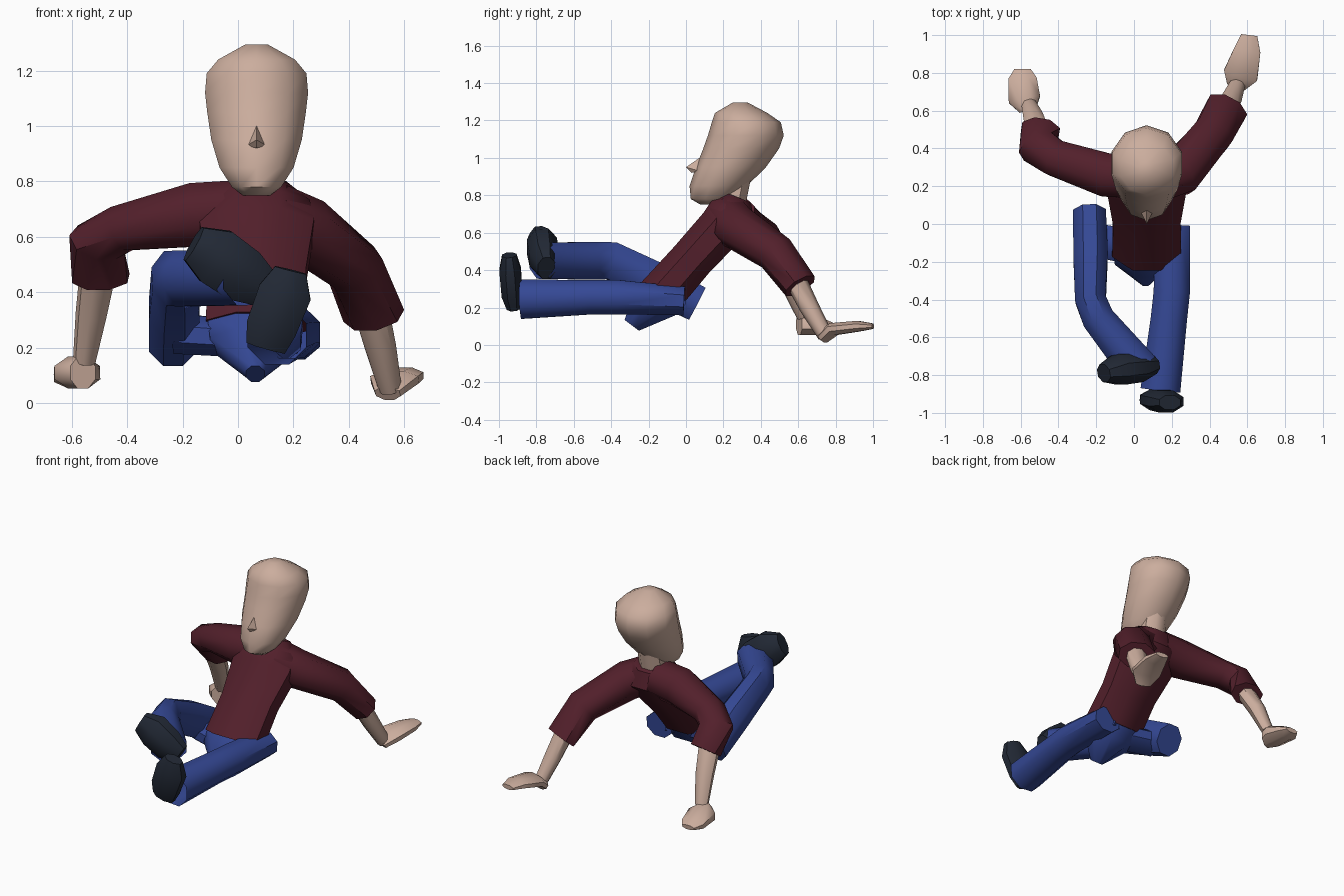
import bpy, math
from mathutils import Vector


def material(name, color):
    m = bpy.data.materials.new(name)
    m.diffuse_color = (*color, 1)
    return m


SKIN = material("skin", (0.60, 0.42, 0.34))
SHIRT = material("shirt", (0.085, 0.014, 0.024))
DENIM = material("denim", (0.035, 0.065, 0.30))
LEATHER = material("leather", (0.016, 0.022, 0.036))


def finish(name, verts, faces, mat, angle):
    me = bpy.data.meshes.new(name)
    me.from_pydata(verts, [], faces)
    me.materials.append(mat)
    ob = bpy.data.objects.new(name, me)
    bpy.context.collection.objects.link(ob)
    bpy.ops.object.select_all(action='DESELECT')
    ob.select_set(True)
    bpy.context.view_layer.objects.active = ob
    bpy.ops.object.mode_set(mode='EDIT')
    bpy.ops.mesh.select_all(action='SELECT')
    bpy.ops.mesh.normals_make_consistent(inside=False)
    bpy.ops.object.mode_set(mode='OBJECT')
    bpy.ops.object.shade_smooth_by_angle(angle=math.radians(angle))
    return ob


def loft(name, rings, mat, sides=8, caps=(True, True), angle=48):
    """Skin rings given as (centre, half-width vector, half-depth vector)."""
    verts, faces, n = [], [], sides
    k = 1.04
    for c, u, v in rings:
        for i in range(n):
            a = 2 * math.pi * (i + 0.5) / n
            verts.append(Vector(c) + Vector(u) * k * math.cos(a) + Vector(v) * k * math.sin(a))
    for r in range(len(rings) - 1):
        for i in range(n):
            j = (i + 1) % n
            faces.append((r * n + i, r * n + j, r * n + n + j, r * n + n + i))
    if caps[0]:
        faces.append(tuple(range(n)))
    if caps[1]:
        faces.append(tuple(range(len(verts) - n, len(verts))))
    return finish(name, verts, faces, mat, angle)


def tube(name, stations, mat, ref=(0, 0, 1), **kw):
    """Limb along a path; each station is (x, y, z, half-width, half-thickness)."""
    pts = [Vector(s[:3]) for s in stations]
    rings = []
    for i, s in enumerate(stations):
        t = Vector()
        if i > 0:
            t += (pts[i] - pts[i - 1]).normalized()
        if i < len(pts) - 1:
            t += (pts[i + 1] - pts[i]).normalized()
        t.normalize()
        u = t.cross(Vector(ref)).normalized()
        v = u.cross(t)
        rings.append((pts[i], u * s[3], v * s[4]))
    return loft(name, rings, mat, **kw)


CX = 0.067

# head: (z, front y, back y, half width)
head = [(0.75, 0.08, 0.20, 0.05), (0.78, 0.03, 0.25, 0.09), (0.85, 0.025, 0.32, 0.135),
        (0.95, 0.06, 0.42, 0.165), (1.05, 0.10, 0.49, 0.18), (1.12, 0.125, 0.515, 0.188),
        (1.19, 0.145, 0.50, 0.182), (1.24, 0.16, 0.43, 0.14), (1.295, 0.25, 0.33, 0.04)]
loft("head", [((CX, (f + b) / 2, z), (w, 0, 0), (0, (b - f) / 2, 0)) for z, f, b, w in head],
     SKIN, sides=10)

# nose
finish("nose", [(CX, 0.10, 1.02), (CX - 0.035, 0.07, 0.93), (CX + 0.035, 0.07, 0.93),
                (CX, 0.00, 0.95), (CX, 0.03, 0.92)],
       [(0, 1, 3), (0, 3, 2), (1, 4, 3), (3, 4, 2), (0, 2, 4, 1)], SKIN, 30)

# neck
tube("neck", [(CX, 0.24, 0.70, 0.085, 0.07), (CX, 0.28, 0.90, 0.08, 0.07)], SKIN, ref=(0, 1, 0))

# shirt body, leaning back: (y, z, half width, depth vector y, depth vector z)
body = [(-0.125, 0.28, 0.19, 0.125, -0.05), (0.03, 0.455, 0.185, 0.095, -0.075),
        (0.19, 0.63, 0.215, 0.10, -0.08), (0.25, 0.71, 0.20, 0.12, -0.06),
        (0.275, 0.79, 0.11, 0.075, -0.03)]
loft("shirt_body", [((CX, y, z), (w, 0, 0), (0, dy, dz)) for y, z, w, dy, dz in body], SHIRT)

# pelvis wedge below the shirt
pelvis = [(-0.11, 0.295, 0.18, 0.115, -0.045), (-0.17, 0.215, 0.17, 0.115, -0.06),
          (-0.29, 0.105, 0.035, 0.04, -0.03)]
loft("pelvis", [((CX - 0.005, y, z), (w, 0, 0), (0, dy, dz)) for y, z, w, dy, dz in pelvis], DENIM)

# sleeves
tube("left_sleeve", [(0.02, 0.25, 0.70, 0.12, 0.11), (-0.15, 0.26, 0.68, 0.12, 0.12),
                     (-0.42, 0.35, 0.63, 0.10, 0.085), (-0.51, 0.41, 0.58, 0.105, 0.09),
                     (-0.495, 0.50, 0.45, 0.105, 0.075)], SHIRT)
tube("right_sleeve", [(0.12, 0.23, 0.69, 0.12, 0.11), (0.24, 0.27, 0.63, 0.125, 0.115),
                      (0.42, 0.48, 0.49, 0.11, 0.10), (0.49, 0.61, 0.315, 0.115, 0.085)], SHIRT)

# forearms
tube("left_forearm", [(-0.505, 0.47, 0.48, 0.065, 0.055), (-0.53, 0.56, 0.32, 0.055, 0.05),
                      (-0.555, 0.63, 0.15, 0.04, 0.035)], SKIN)
tube("right_forearm", [(0.475, 0.58, 0.36, 0.065, 0.055), (0.515, 0.66, 0.20, 0.055, 0.05),
                       (0.55, 0.745, 0.05, 0.04, 0.04)], SKIN)

# hands flat behind the body
tube("left_hand", [(-0.56, 0.605, 0.11, 0.05, 0.06), (-0.58, 0.66, 0.11, 0.088, 0.06),
                   (-0.59, 0.77, 0.09, 0.078, 0.035), (-0.59, 0.82, 0.085, 0.045, 0.015)], SKIN)
tube("right_hand", [(0.54, 0.73, 0.035, 0.05, 0.03), (0.565, 0.79, 0.085, 0.095, 0.035),
                    (0.60, 0.92, 0.10, 0.073, 0.03), (0.61, 1.0, 0.10, 0.045, 0.015)], SKIN)

# trouser legs, open at the cuffs
tube("left_trouser_leg", [(-0.235, 0.06, 0.22, 0.09, 0.10), (-0.23, -0.16, 0.335, 0.095, 0.11),
                          (-0.23, -0.40, 0.45, 0.085, 0.105), (-0.19, -0.50, 0.45, 0.09, 0.105),
                          (0.03, -0.77, 0.45, 0.11, 0.10)], DENIM, caps=(True, False))
tube("right_trouser_leg", [(0.205, -0.01, 0.235, 0.095, 0.08), (0.20, -0.36, 0.255, 0.10, 0.095),
                           (0.185, -0.50, 0.255, 0.10, 0.095), (0.14, -0.88, 0.245, 0.11, 0.11)],
     DENIM, caps=(True, False))

# hips joining the legs to the pelvis
for side, x in (("left", -0.22), ("right", 0.19)):
    tube(side + "_hip", [(CX, -0.14, 0.23, 0.10, 0.07), (x, -0.08, 0.25, 0.09, 0.075)], DENIM)

# shoes, heel to toe
tube("left_shoe", [(0.10, -0.745, 0.41, 0.07, 0.05), (0.02, -0.76, 0.46, 0.105, 0.08),
                   (-0.08, -0.77, 0.53, 0.11, 0.085), (-0.16, -0.79, 0.575, 0.07, 0.05)],
     LEATHER, ref=(0, 1, 0))
tube("right_shoe", [(0.10, -0.92, 0.20, 0.075, 0.04), (0.12, -0.93, 0.27, 0.095, 0.058),
                    (0.17, -0.94, 0.40, 0.10, 0.06), (0.19, -0.945, 0.48, 0.06, 0.04)],
     LEATHER, ref=(0, 1, 0))
